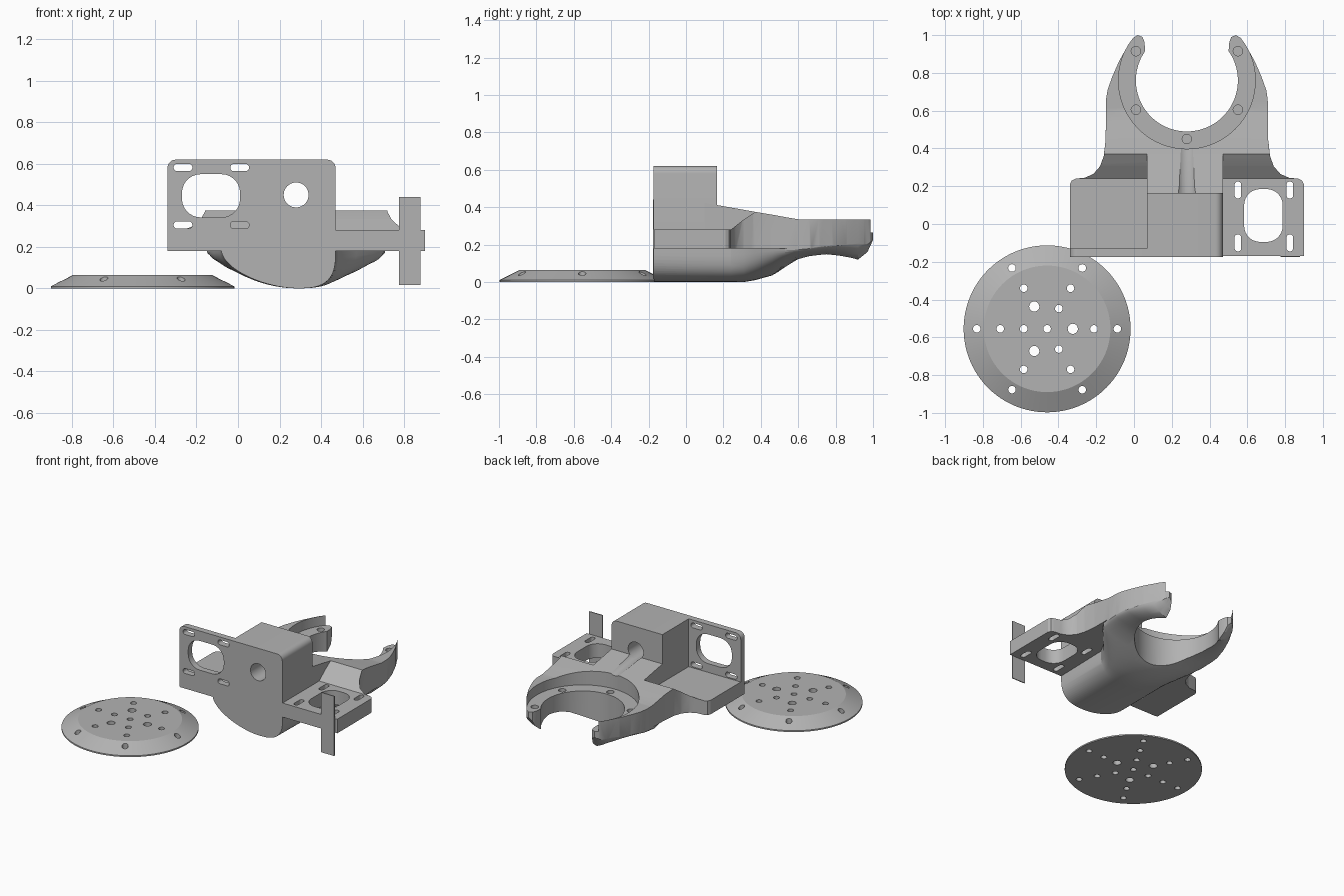
import bpy, bmesh
from math import sin, cos, pi, radians
from mathutils import Matrix, Vector

if "Cube" in bpy.data.objects:
    bpy.data.objects.remove(bpy.data.objects["Cube"])

grey = bpy.data.materials.new("plain grey")
grey.use_nodes = True
COLOUR = (0.45, 0.45, 0.45, 1)
grey.diffuse_color = COLOUR
grey.node_tree.nodes["Principled BSDF"].inputs["Base Color"].default_value = COLOUR

CX, RING_Y = 0.28, 0.76      # symmetry line and ring centre


def prism(bm, points, axis, lo, hi):
    """Extrude a 2D outline along an axis from lo to hi."""
    place = {"x": lambda a, b, t: (t, a, b),
             "y": lambda a, b, t: (a, t, b),
             "z": lambda a, b, t: (a, b, t)}[axis]
    rings = [[bm.verts.new(place(a, b, t)) for a, b in points] for t in (lo, hi)]
    bridge(bm, rings)


def bridge(bm, rings):
    """Skin a row of closed rings and cap both ends."""
    n = len(rings[0])
    for a, b in zip(rings, rings[1:]):
        for i in range(n):
            bm.faces.new((a[i], a[(i + 1) % n], b[(i + 1) % n], b[i]))
    bm.faces.new(rings[0])
    bm.faces.new(rings[-1])


def circle(x, y, r, n=32, start=0, end=360):
    closed = 0 if end - start == 360 else 1
    return [(x + r * cos(radians(start + (end - start) * i / (n - closed))),
             y + r * sin(radians(start + (end - start) * i / (n - closed)))) for i in range(n)]


def rounded(x0, y0, x1, y1, radii, n=8):
    """Rectangle with corner radii: top right, top left, bottom left, bottom right."""
    pts = []
    for k, r in enumerate(radii):
        cx = x1 - r if k in (0, 3) else x0 + r
        cy = y1 - r if k < 2 else y0 + r
        pts += circle(cx, cy, r, n, 90 * k, 90 * k + 90) if r else [(cx, cy)]
    return pts


def slot(cx, cy, w, h):
    return rounded(cx - w / 2, cy - h / 2, cx + w / 2, cy + h / 2, [min(w, h) / 2 * 0.98] * 4)


def make(name, bm):
    bmesh.ops.recalc_face_normals(bm, faces=bm.faces)
    mesh = bpy.data.meshes.new(name)
    bm.to_mesh(mesh)
    bm.free()
    mesh.materials.append(grey)
    ob = bpy.data.objects.new(name, mesh)
    bpy.context.collection.objects.link(ob)
    return ob


def solid(name, points, axis, lo, hi):
    bm = bmesh.new()
    prism(bm, points, axis, lo, hi)
    return make(name, bm)


def boolean(ob, cutters, operation="DIFFERENCE"):
    """Apply the cutters, then take them away."""
    for c in cutters:
        c.hide_render = True
        m = ob.modifiers.new("cut", "BOOLEAN")
        m.operation, m.object, m.solver = operation, c, "EXACT"
    dg = bpy.context.evaluated_depsgraph_get()
    mesh = bpy.data.meshes.new_from_object(ob.evaluated_get(dg))
    ob.modifiers.clear()
    ob.data = mesh
    for c in cutters:
        bpy.data.objects.remove(c)


def cutter(outlines, axis, lo, hi):
    bm = bmesh.new()
    for o in outlines:
        prism(bm, o, axis, lo, hi)
    return make("cutter", bm)


def bore_cutters():
    """Straight bore through the block, and its drooping run-out over the ramp."""
    bm = bmesh.new()
    tilt = Matrix.Translation((CX, 0.3, 0.433)) @ Matrix.Rotation(radians(82), 4, "X")
    bmesh.ops.create_cone(bm, cap_ends=True, segments=40, radius1=0.058, radius2=0.058,
                          depth=0.25, matrix=tilt)
    return [cutter([circle(CX, 0.45, 0.06, 40)], "y", -0.3, 0.3), make("cutter", bm)]


# Body: plan outline (mirrored half) intersected with a lofted hull
half = [(0.62, -0.17), (0.62, 0.21), (0.61, 0.23), (0.59, 0.24), (0.54, 0.245), (0.495, 0.265),
        (0.46, 0.305), (0.44, 0.36), (0.43, 0.45), (0.428, 0.66), (0.42, 0.71), (0.395, 0.78),
        (0.36, 0.86), (0.31, 0.95), (0.285, 0.985), (0.26, 1.0), (0.235, 0.99), (0.225, 0.965),
        (0.222, 0.935)] + circle(0, RING_Y, 0.27, 40, -89, 35)[::-1]
plan = [(CX + u, y) for u, y in half] + [(CX - u, y) for u, y in half[::-1]]

# y, left and right reach of the belly, left and right fullness, side z, belly z, top z
stations = [(-0.18, -.36, .19, 1.7, 3, .18, 0, .28), (0.24, -.36, .2, 1.7, 3, .18, 0, .28),
            (0.31, -.36, .24, 1.8, 2.8, .18, 0, .335), (0.37, -.37, .29, 1.9, 2.5, .18, .01, .375),
            (0.46, -.4, .37, 2, 2.2, .18, .035, .36), (0.53, -.42, .42, 2.2, 2.2, .18, .075, .347),
            (0.60, -.43, .43, 2.2, 2.2, .18, .115, .335), (0.66, -.43, .43, 2.2, 2.2, .185, .13, .335),
            (0.75, -.41, .41, 2.2, 2.2, .20, .135, .335), (0.85, -.37, .37, 2.2, 2.2, .22, .11, .335),
            (0.92, -.33, .33, 2.2, 2.2, .23, .09, .335), (0.97, -.31, .31, 2.2, 2.2, .24, .13, .335),
            (1.01, -.31, .31, 2.2, 2.2, .26, .23, .335)]
bm = bmesh.new()
rings = []
for y, ul, ur, pl, pr, zs, zb, zt in stations:
    ring = [(0.7, zt), (-0.7, zt), (-0.7, zs)]
    for i in range(41):
        t = -cos(pi * i / 40)
        reach, p = (-ul, pl) if t < 0 else (ur, pr)
        ring.append((t * reach, zs - (zs - zb) * max(0, 1 - abs(t) ** p) ** (1 / p)))
    ring.append((0.7, zs))
    rings.append([bm.verts.new((CX + u, y, z)) for u, z in ring])
bridge(bm, rings)
bmesh.ops.triangulate(bm, faces=bm.faces)
body = make("body", bm)
boolean(body, [cutter([plan], "z", -0.1, 0.6)], "INTERSECT")

# Ring seat, blind screw holes, right shelf window and slots
FLOOR = 0.265
seat = cutter([circle(CX, RING_Y, 0.362, 96)], "z", FLOOR, 0.5)
screws = [circle(CX + 0.27 * sx, y, 0.025, 20) for sx in (-1, 1) for y in (0.605, 0.915)]
screws.append(circle(CX, 0.45, 0.025, 20))
blind = cutter(screws, "z", FLOOR - 0.05, 0.45)
opening = [rounded(0.583, -0.095, 0.787, 0.185, [0.085] * 4)]
opening += [slot(x, y, 0.035, 0.09) for x in (0.55, 0.825) for y in (-0.1, 0.18)]
boolean(body, [seat, blind, cutter(opening, "z", 0.1, 0.4)] + bore_cutters())

# Ramp behind the block
ramp = solid("ramp", [(0.1, 0.2), (0.1, 0.423), (0.37, 0.375), (0.38, 0.2)], "x", 0.07, 0.47)
boolean(ramp, bore_cutters())

# Tall block
block = solid("block", rounded(0.07, 0.19, 0.47, 0.62, [0.04, 0, 0, 0]), "y", -0.17, 0.165)
boolean(block, bore_cutters())

# Front plate with window and slots
plate = solid("front_plate", rounded(-0.34, 0.18, 0.47, 0.62, [0.04, 0.04, 0.01, 0]),
              "y", -0.174, -0.13)
window = [rounded(-0.27, 0.342, 0.01, 0.55, [0.09] * 4)]
window += [slot(x, z, 0.09, 0.035) for x in (-0.265, 0.008) for z in (0.305, 0.582)]
boolean(plate, [cutter(window, "y", -0.2, -0.1)] + bore_cutters())

# Thin upright tab
tab = solid("upright_tab", [(0.775, 0.015), (0.88, 0.015), (0.88, 0.44), (0.775, 0.44)],
            "y", -0.176, -0.17)

# Separate domed disc with a pattern of holes
DX, DY = -0.46, -0.555
bm = bmesh.new()
bridge(bm, [[bm.verts.new((x, y, z)) for x, y in circle(DX, DY, r, 96)]
            for r, z in ((0.442, 0), (0.442, 0.01), (0.335, 0.064))])
disc = make("disc", bm)
holes = [circle(DX, DY, 0.02, 20)]
for k in range(6):
    a = k * pi / 3
    big = k % 2 == 0
    for dist, r in ((0.372, 0.02), (0.248, 0.02), (0.136 if big else 0.124, 0.027 if big else 0.02)):
        holes.append(circle(DX + dist * cos(a), DY + dist * sin(a), r, 20))
boolean(disc, [cutter(holes, "z", -0.1, 0.2)])

# Smooth the curves, keep the edges crisp
for ob in (body, ramp, block, plate, disc):
    bpy.ops.object.select_all(action="DESELECT")
    ob.select_set(True)
    bpy.context.view_layer.objects.active = ob
    bpy.ops.object.shade_smooth_by_angle(angle=radians(25))
